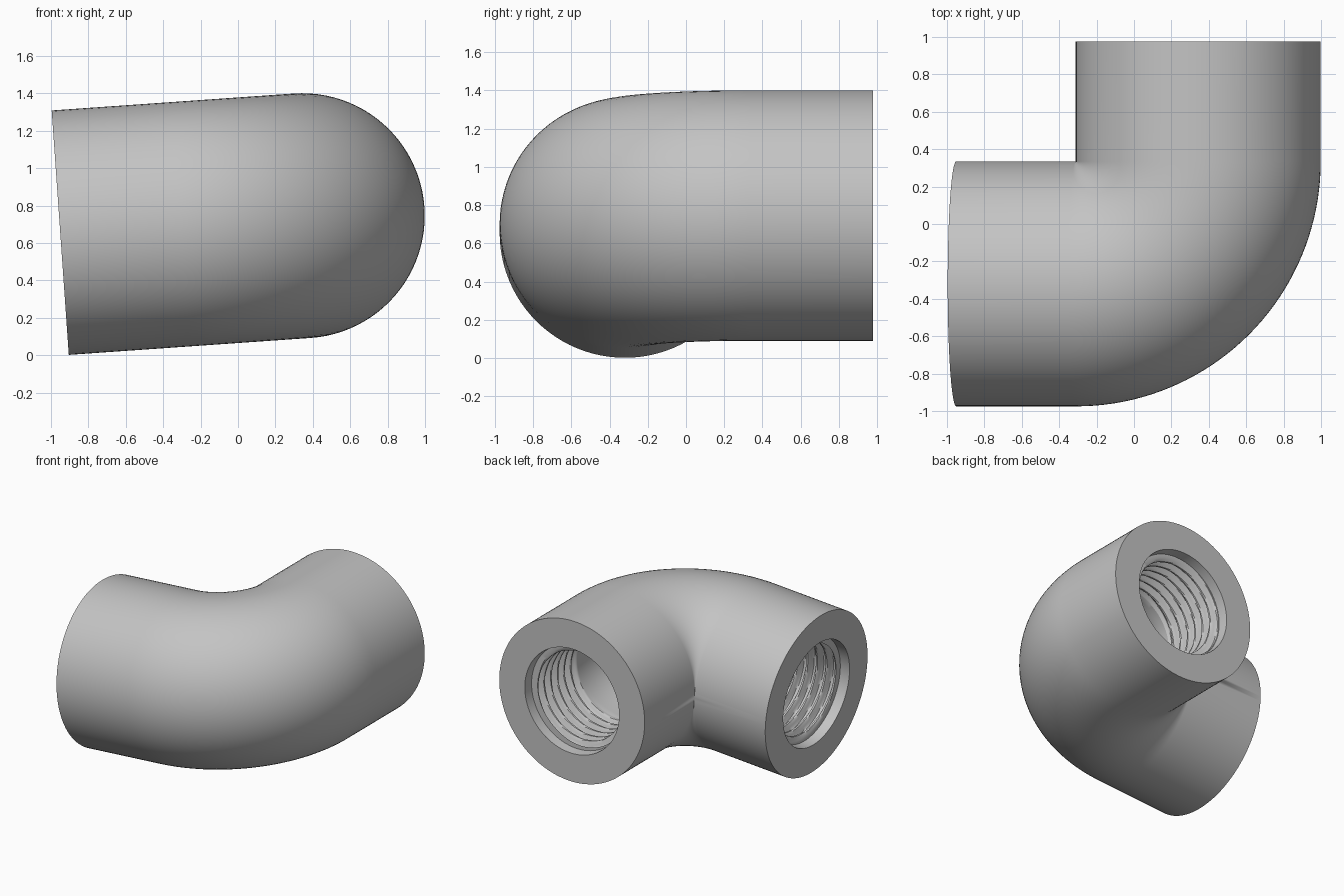
import bpy, bmesh, math
from mathutils import Matrix, Vector

cube = bpy.data.objects.get("Cube")
if cube:
    bpy.data.objects.remove(cube, do_unlink=True)

OUTER = 0.655            # pipe radius, also the centreline bend radius
ARM = 0.642              # straight length of each arm
BEND = OUTER * math.pi / 2
TOTAL = 2 * ARM + BEND
SIDES = 96
BORE, ROOT = 0.365, 0.415
ENTRY, PITCH, DEPTH = 0.08, 0.085, 0.6


def centre(s):
    """Centreline point and outward direction, bend pivot at the origin."""
    if s < ARM:
        return Vector((s - ARM, -OUTER, 0)), Vector((0, -1, 0))
    if s > ARM + BEND:
        return Vector((OUTER, s - ARM - BEND, 0)), Vector((1, 0, 0))
    a = (s - ARM) / OUTER
    out = Vector((math.sin(a), -math.cos(a), 0))
    return out * OUTER, out


def thread_radius(s, angle):
    """Helical V thread in both mouths, plain bore through the bend."""
    d = min(s, TOTAL - s)
    if d >= DEPTH:
        return BORE
    turn = angle / math.tau * (1 if s < TOTAL / 2 else -1)
    phase = (d / PITCH + turn) % 1
    groove = min(1, max(0, 1.6 - abs(phase - 0.5) * 4))
    fade = min(1, (DEPTH - d) / PITCH)
    return BORE + (ROOT - BORE) * groove * fade


def add_ring(bm, s, radius):
    p, out = centre(s)
    ring = []
    for i in range(SIDES):
        a = math.tau * i / SIDES
        r = radius(s, a) if callable(radius) else radius
        ring.append(bm.verts.new(p + out * r * math.cos(a) + Vector((0, 0, r * math.sin(a)))))
    return ring


def span(a, b, n):
    return [a + (b - a) * i / n for i in range(n + 1)]


bm = bmesh.new()
# Outer skin from one mouth to the other
bend = span(ARM, ARM + BEND, 40)
rings = [add_ring(bm, s, OUTER) for s in [0] + bend + [TOTAL]]
# Threaded bore back to the first mouth
thread = span(ENTRY, DEPTH, 72)
bore = thread + span(ARM, ARM + BEND, 24) + [TOTAL - s for s in reversed(thread)]
rings += [add_ring(bm, TOTAL, ROOT + 0.01), add_ring(bm, TOTAL - ENTRY, ROOT + 0.005)]
rings += [add_ring(bm, s, thread_radius) for s in reversed(bore)]
rings += [add_ring(bm, ENTRY, ROOT + 0.005), add_ring(bm, 0, ROOT + 0.01)]

# Skin the closed loop of rings
for k, ring in enumerate(rings):
    nxt = rings[(k + 1) % len(rings)]
    for i in range(SIDES):
        j = (i + 1) % SIDES
        bm.faces.new((ring[i], ring[j], nxt[j], nxt[i]))
bmesh.ops.remove_doubles(bm, verts=bm.verts, dist=0.0001)
bmesh.ops.recalc_face_normals(bm, faces=bm.faces)

# Tilt the elbow and set it on the ground
bm.transform(Matrix.Translation((-0.310, 0.335, 0.700)) @ Matrix.Rotation(math.radians(-4), 4, 'Y'))

mesh = bpy.data.meshes.new("pipe_elbow")
bm.to_mesh(mesh)
bm.free()
elbow = bpy.data.objects.new("pipe_elbow", mesh)
bpy.context.collection.objects.link(elbow)

# Grey metal
metal = bpy.data.materials.new("grey_metal")
metal.use_nodes = True
colour = (0.55, 0.55, 0.55, 1)
metal.diffuse_color = colour
metal.node_tree.nodes["Principled BSDF"].inputs["Base Color"].default_value = colour
mesh.materials.append(metal)

bpy.ops.object.select_all(action='DESELECT')
elbow.select_set(True)
bpy.context.view_layer.objects.active = elbow
bpy.ops.object.shade_smooth_by_angle(angle=math.radians(30))
